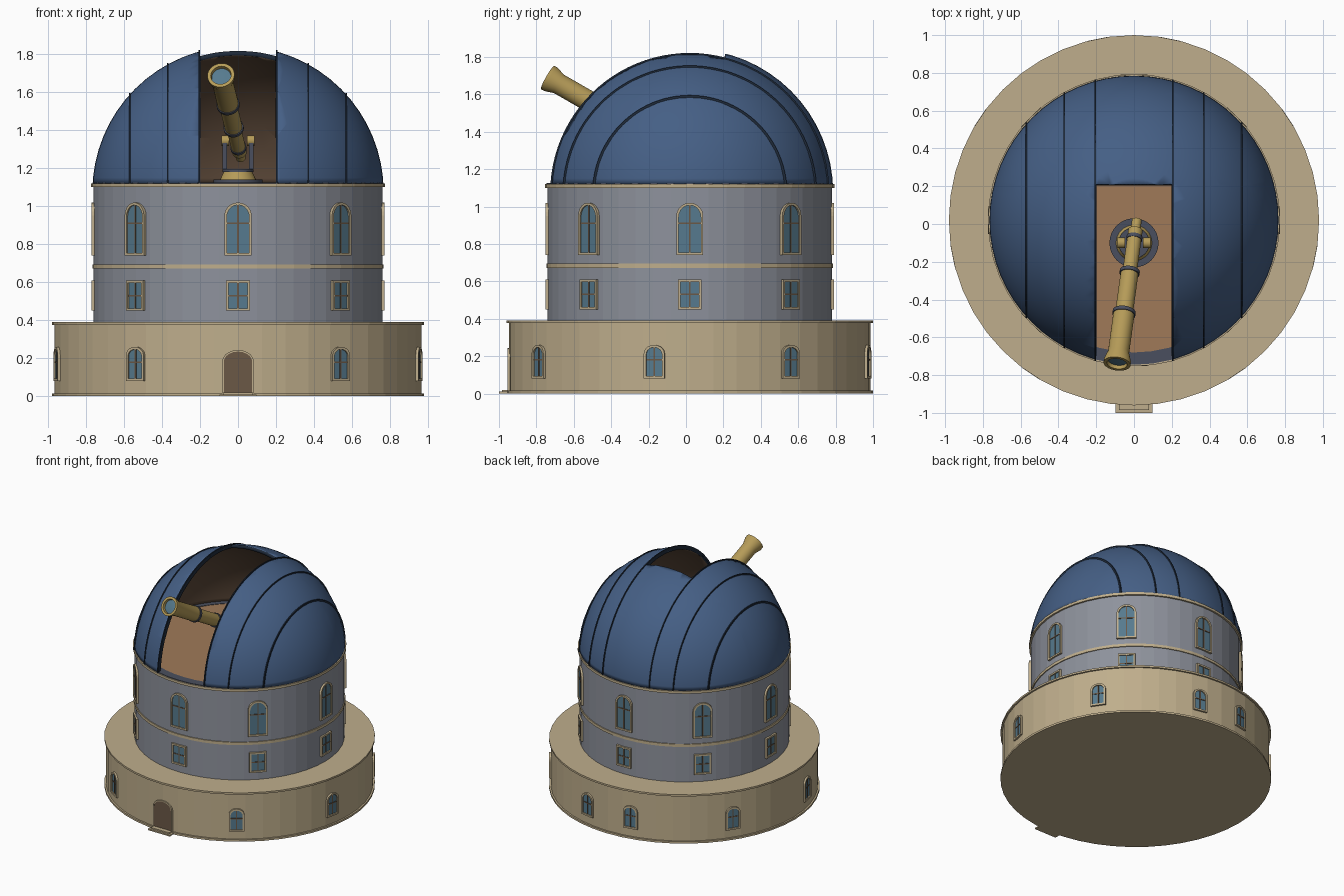
import bpy, bmesh, math
from mathutils import Matrix, Vector

if "Cube" in bpy.data.objects:
    bpy.data.objects.remove(bpy.data.objects["Cube"])

CY = 0.02                      # y of the tower axis
DOME_R, DOME_Z = 0.767, 1.075
SLIT, SLIT_BACK = 0.205, 0.21


def material(name, hex_code):
    rgb = [int(hex_code[i:i + 2], 16) / 255 for i in (0, 2, 4)]
    rgba = [((c + 0.055) / 1.055) ** 2.4 for c in rgb] + [1]
    m = bpy.data.materials.new(name)
    m.use_nodes = True
    m.diffuse_color = rgba
    m.node_tree.nodes["Principled BSDF"].inputs["Base Color"].default_value = rgba
    return m


STONE = material("tan_stone", "BFAE8C")
WALL = material("grey_wall", "8E929C")
BLUE = material("dome_blue", "455F85")
SEAM = material("seam_navy", "1E2938")
FLOOR = material("floor_brown", "A07A58")
INNER = material("interior_brown", "5E4A3A")
SLATE = material("slate_metal", "4A4F5E")
BRASS = material("brass", "B59B58")
GLASS = material("window_glass", "567A8E")
WOOD = material("dark_wood", "6B5846")


def finish(name, bm, *mats, smooth=None):
    bmesh.ops.recalc_face_normals(bm, faces=bm.faces)
    mesh = bpy.data.meshes.new(name)
    bm.to_mesh(mesh)
    bm.free()
    ob = bpy.data.objects.new(name, mesh)
    bpy.context.collection.objects.link(ob)
    for m in mats:
        mesh.materials.append(m)
    if smooth:
        bpy.context.view_layer.objects.active = ob
        ob.select_set(True)
        bpy.ops.object.shade_smooth_by_angle(angle=math.radians(smooth))
        ob.select_set(False)
    return ob


def lathe(name, profile, mat, matrix, seg=48, smooth=None, closed=False):
    """Revolve (radius, height) points about the local z axis."""
    bm = bmesh.new()
    vs = [bm.verts.new((r, 0, z)) for r, z in profile]
    edges = [bm.edges.new(p) for p in zip(vs, vs[1:])]
    if closed:
        edges.append(bm.edges.new((vs[-1], vs[0])))
    bmesh.ops.spin(bm, geom=vs + edges, cent=(0, 0, 0), axis=(0, 0, 1),
                   angle=2 * math.pi, steps=seg)
    bmesh.ops.remove_doubles(bm, verts=bm.verts, dist=1e-5)
    bmesh.ops.transform(bm, matrix=matrix, verts=bm.verts)
    return finish(name, bm, mat, smooth=smooth)


def drum(name, r, z0, z1, mat, r2=None, at=(0, CY), seg=48, smooth=None):
    profile = [(0, z0), (r, z0), (r2 or r, z1), (0, z1)]
    return lathe(name, profile, mat, Matrix.Translation((*at, 0)), seg, smooth)


def box(bm, lo, hi, matrix=Matrix()):
    lo, hi = Vector(lo), Vector(hi)
    m = matrix @ Matrix.Translation((lo + hi) / 2) @ Matrix.Diagonal((*(hi - lo), 1))
    bmesh.ops.create_cube(bm, size=1, matrix=m)


def outline(w, z0, z1, rise):
    """Window outline in x, z with an elliptical head of the given rise."""
    pts = [(-w, z0), (w, z0)]
    if not rise:
        return pts + [(w, z1), (-w, z1)]
    arc = [math.pi * i / 10 for i in range(11)]
    return pts + [(w * math.cos(a), z1 - rise + rise * math.sin(a)) for a in arc]


def panel(bm, pts, y0, y1, matrix):
    """Solid plate from an x, z outline."""
    f = bm.faces.new([bm.verts.new(matrix @ Vector((x, y1, z))) for x, z in pts])
    push = matrix.to_3x3() @ Vector((0, y0 - y1, 0))
    new = bmesh.ops.extrude_face_region(bm, geom=[f])["geom"]
    bmesh.ops.translate(bm, vec=push, verts=[v for v in new if isinstance(v, bmesh.types.BMVert)])


def surround(bm, outer, inner, y0, y1, matrix):
    """Frame between two matching outlines."""
    loops = [[bm.verts.new(matrix @ Vector((x, y, z))) for x, z in pts]
             for pts, y in ((outer, y1), (outer, y0), (inner, y0), (inner, y1))]
    n = len(outer)
    for a, b in zip(loops, loops[1:]):
        for i in range(n):
            bm.faces.new((a[i], a[(i + 1) % n], b[(i + 1) % n], b[i]))


def windows(name, angles, radius, w, z0, z1, rise, bar_z, t=0.013):
    frames, panes, bars = bmesh.new(), bmesh.new(), bmesh.new()
    for a in angles:
        m = (Matrix.Translation((0, CY, 0)) @ Matrix.Rotation(math.radians(a), 4, 'Z')
             @ Matrix.Translation((0, -radius, 0)))
        inner = outline(w - t, z0 + t, z1 - t, rise and rise - t / 2)
        surround(frames, outline(w, z0, z1, rise), inner, -0.012, 0.02, m)
        panel(panes, inner, -0.003, 0.02, m)
        box(bars, (-0.004, -0.007, z0 + t), (0.004, 0, z1 - t), m)
        for z in bar_z:
            box(bars, (t - w, -0.007, z - 0.004), (w - t, 0, z + 0.004), m)
    finish(name + "_frames", frames, STONE)
    finish(name + "_glass", panes, GLASS)
    finish(name + "_bars", bars, WOOD)


# Round base and tower
drum("base_plinth", 0.98, 0, 0.015, STONE)
drum("base_wall", 0.967, 0.015, 0.376, STONE)
drum("base_cornice", 0.98, 0.376, 0.39, STONE)
drum("tower_wall", 0.76, 0.39, 1.1, WALL)
drum("tower_belt", 0.767, 0.672, 0.694, STONE)
drum("tower_cornice", 0.773, 1.1, 1.12, STONE)

# Windows all round
ring = range(0, 360, 45)
windows("upper_window", ring, 0.76, 0.072, 0.74, 1.02, 0.07, [0.91])
windows("lower_window", ring, 0.76, 0.063, 0.45, 0.61, 0, [0.53])
windows("base_window", [s * a for a in (33.75, 78.75, 123.75, 168.75) for s in (1, -1)],
        0.967, 0.056, 0.08, 0.26, 0.045, [0.18])

# Entrance
front = Matrix.Translation((0, CY - 0.967, 0))
bm = bmesh.new()
panel(bm, outline(0.075, 0.015, 0.235, 0.055), -0.004, 0.02, front)
finish("door", bm, WOOD)
bm = bmesh.new()
surround(bm, outline(0.083, 0.015, 0.243, 0.06), outline(0.075, 0.015, 0.235, 0.055),
         -0.008, 0.02, front)
finish("door_surround", bm, STONE)
bm = bmesh.new()
box(bm, (-0.097, -1, 0), (0.097, -0.9, 0.01))
box(bm, (-0.08, -0.985, 0.01), (0.08, -0.9, 0.02))
finish("door_steps", bm, STONE)

# Dome shell with an open slit
bm = bmesh.new()
bmesh.ops.create_uvsphere(bm, u_segments=64, v_segments=32, radius=DOME_R,
                          matrix=Matrix.Translation((0, CY, DOME_Z)))
for co, no in (((SLIT, 0, 0), (1, 0, 0)), ((-SLIT, 0, 0), (1, 0, 0)),
               ((0, SLIT_BACK, 0), (0, 1, 0)), ((0, 0, 1.12), (0, 0, 1))):
    bmesh.ops.bisect_plane(bm, geom=bm.verts[:] + bm.edges[:] + bm.faces[:],
                           plane_co=co, plane_no=no)
gone = []
for f in bm.faces:
    c = f.calc_center_median()
    if c.z < 1.12 or (abs(c.x) < SLIT and c.y < SLIT_BACK):
        gone.append(f)
bmesh.ops.delete(bm, geom=gone, context='FACES')
dome = finish("dome_shell", bm, BLUE, INNER, SEAM, smooth=40)
shell = dome.modifiers.new("thickness", 'SOLIDIFY')
shell.thickness, shell.offset = 0.025, -1
shell.material_offset, shell.material_offset_rim = 1, 2

# Panel seams over the dome
for x in (SLIT, 0.37, 0.57):
    for side, label in ((1, "left"), (-1, "right")):
        r = math.sqrt(DOME_R ** 2 - x ** 2)
        bm = bmesh.new()
        pts = [(-0.004, r - 0.01), (0.004, r - 0.01), (0.004, r + 0.007), (-0.004, r + 0.007)]
        vs = [bm.verts.new((side * x + dx, CY - rr, DOME_Z)) for dx, rr in pts]
        es = [bm.edges.new((vs[i], vs[(i + 1) % 4])) for i in range(4)]
        bmesh.ops.spin(bm, geom=vs + es, cent=(0, CY, DOME_Z), axis=(-1, 0, 0),
                       angle=math.pi, steps=48)
        bmesh.ops.bisect_plane(bm, geom=bm.verts[:] + bm.edges[:] + bm.faces[:],
                               plane_co=(0, 0, 1.12), plane_no=(0, 0, 1), clear_inner=True)
        finish(f"dome_seam_{label}_{round(x * 100)}", bm, SEAM)

# Observing floor and dome track
drum("observing_floor", 0.71, 1.115, 1.122, FLOOR)
lathe("dome_track", [(0.7, 1.118), (0.765, 1.118), (0.765, 1.125), (0.7, 1.125)], SLATE,
      Matrix.Translation((0, CY, 0)), closed=True)

# Telescope mount
PIVOT = (0, -0.1)
drum("mount_foot", 0.13, 1.122, 1.14, SLATE, at=PIVOT, seg=32, smooth=30)
drum("mount_pedestal", 0.095, 1.14, 1.18, BRASS, r2=0.075, at=PIVOT, seg=32, smooth=30)
drum("mount_turntable", 0.082, 1.18, 1.195, SLATE, at=PIVOT, seg=32, smooth=30)
bm = bmesh.new()
for s in (1, -1):
    box(bm, (s * 0.07 - 0.011, -0.125, 1.19), (s * 0.07 + 0.011, -0.075, 1.35))
finish("mount_fork", bm, SLATE)
for s, label in ((1, "left"), (-1, "right")):
    m = Matrix.Translation((s * 0.067, -0.1, 1.345)) @ Matrix.Rotation(math.pi / 2, 4, 'Y')
    lathe(f"mount_bearing_{label}", [(0, -0.02), (0.028, -0.02), (0.028, 0.02), (0, 0.02)],
          BRASS, m, 24, 30)

# Telescope, revolved along its own axis
rear, tip = Vector((0.015, 0.02, 1.255)), Vector((-0.09, -0.74, 1.69))
LEN = (tip - rear).length
aim = Matrix.Translation(rear) @ (tip - rear).to_track_quat('Z', 'Y').to_matrix().to_4x4()
lathe("telescope_tube", [(0, 0), (0.026, 0), (0.026, 0.06), (0.038, 0.06), (0.038, 0.32),
                         (0.047, 0.32), (0.047, 0.57), (0.056, 0.57), (0.056, LEN - 0.07),
                         (0.072, LEN - 0.02), (0.072, LEN), (0.054, LEN), (0.05, LEN - 0.03),
                         (0, LEN - 0.03)], BRASS, aim, 32, 30)
for i, (s, r) in enumerate(((0.11, 0.042), (0.32, 0.053), (0.57, 0.061))):
    lathe(f"telescope_band_{i + 1}", [(0.03, s - 0.01), (r, s - 0.01), (r, s + 0.01),
                                      (0.03, s + 0.01)], SLATE, aim, 32, 30)
drum_lens = [(0, LEN - 0.028), (0.051, LEN - 0.028), (0.051, LEN - 0.02), (0, LEN - 0.012)]
lathe("telescope_lens", drum_lens, GLASS, aim, 32, 30)
